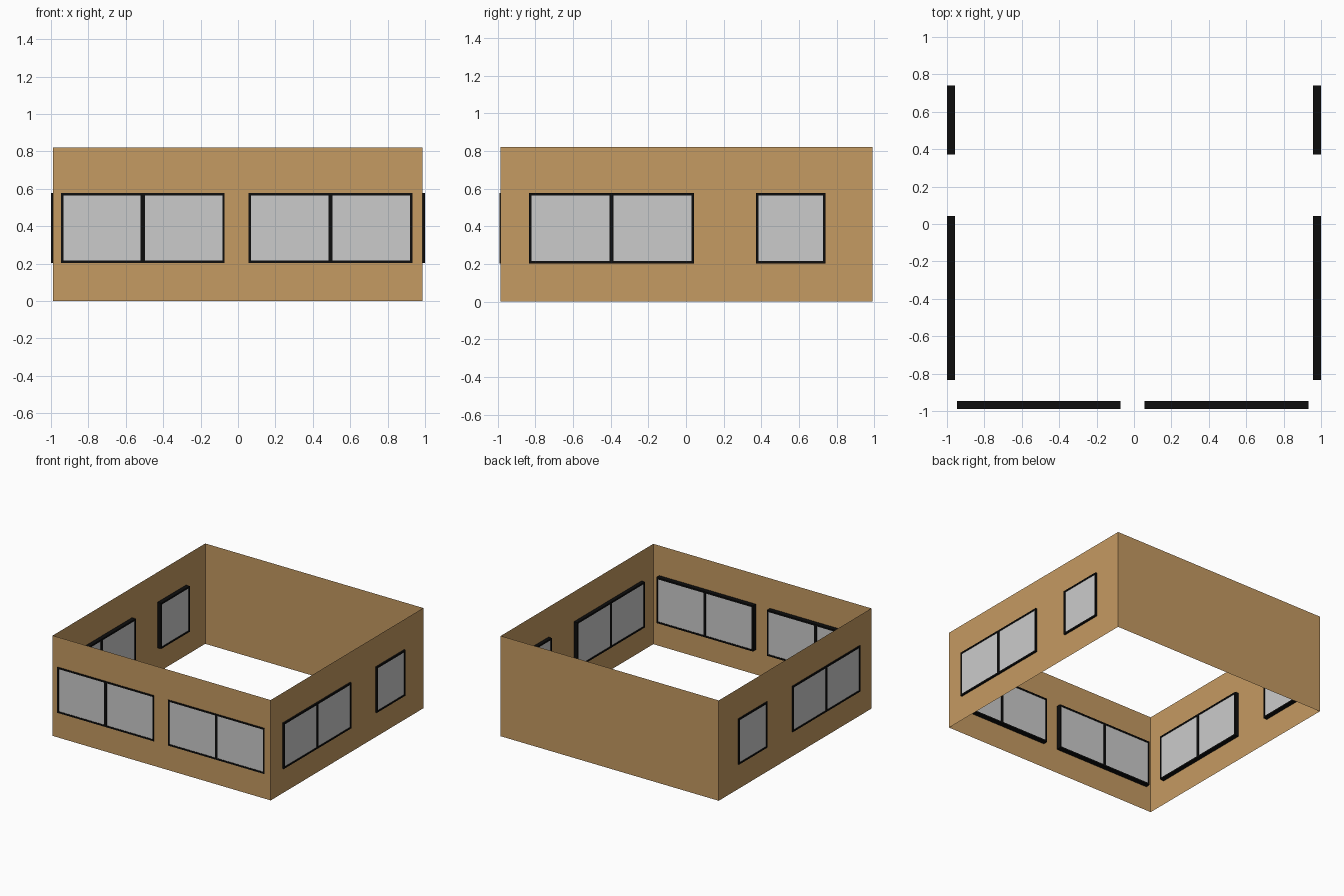
import bpy, bmesh
from mathutils import Vector

if "Cube" in bpy.data.objects:
    bpy.data.objects.remove(bpy.data.objects["Cube"])

X0, X1, Y0, Y1, H = -0.990, 0.986, -0.985, 0.990, 0.822
Z0, Z1 = 0.203, 0.577      # window sill and head
BAR, MULL = 0.013, 0.022   # frame bar and centre bar widths
INSET = 0.004              # glass set back from each frame face


def material(name, col):
    m = bpy.data.materials.new(name)
    m.diffuse_color = (*col, 1)
    m.use_nodes = True
    m.node_tree.nodes["Principled BSDF"].inputs["Base Color"].default_value = m.diffuse_color
    return m


tan = material("tan_wall", (0.56, 0.325, 0.122))
black = material("black_frame", (0.004, 0.004, 0.004))


def make(name, bm, mat=None):
    me = bpy.data.meshes.new(name)
    bm.to_mesh(me)
    bm.free()
    ob = bpy.data.objects.new(name, me)
    bpy.context.collection.objects.link(ob)
    if mat:
        me.materials.append(mat)
    return ob


def add_box(bm, lo, hi):
    lo, hi = Vector(lo), Vector(hi)
    vs = bmesh.ops.create_cube(bm, size=1)["verts"]
    for v in vs:
        v.co = Vector((v.co[i] * (hi[i] - lo[i]) + (lo[i] + hi[i]) / 2 for i in range(3)))


# Four thin walls, open at top and bottom
bm = bmesh.new()
corners = [(X0, Y0), (X1, Y0), (X1, Y1), (X0, Y1)]
low = [bm.verts.new((x, y, 0)) for x, y in corners]
top = [bm.verts.new((x, y, H)) for x, y in corners]
for i in range(4):
    j = (i + 1) % 4
    bm.faces.new((low[i], low[j], top[j], top[i]))
make("walls", bm, tan)


def window(name, axis, u0, u1, d0, d1, panes):
    """Window spanning u0..u1 along the wall and d0..d1 through it."""
    def box(bm, ua, ub, za, zb, inset=0):
        a, b = d0 + inset, d1 - inset
        if axis == "x":
            add_box(bm, (ua, a, za), (ub, b, zb))
        else:
            add_box(bm, (a, ua, za), (b, ub, zb))

    # Frame bars
    bm = bmesh.new()
    box(bm, u0, u1, Z0, Z0 + BAR)
    box(bm, u0, u1, Z1 - BAR, Z1)
    box(bm, u0, u0 + BAR, Z0 + BAR, Z1 - BAR)
    box(bm, u1 - BAR, u1, Z0 + BAR, Z1 - BAR)
    mid = (u0 + u1) / 2
    spans = [(u0 + BAR, u1 - BAR)]
    if panes == 2:
        box(bm, mid - MULL / 2, mid + MULL / 2, Z0 + BAR, Z1 - BAR)
        spans = [(u0 + BAR, mid - MULL / 2), (mid + MULL / 2, u1 - BAR)]
    make(name + "_frame", bm, black)

    # Grey panes
    bm = bmesh.new()
    for a, b in spans:
        box(bm, a, b, Z0 + BAR, Z1 - BAR, INSET)
    make(name + "_glass", bm)


# Front windows
window("front_left_window", "x", -0.947, -0.071, -0.990, -0.946, 2)
window("front_right_window", "x", 0.057, 0.932, -0.990, -0.946, 2)

# Matching windows on both sides
for side, d0, d1 in (("left", -1.0, -0.956), ("right", 0.956, 1.0)):
    window(side + "_double_window", "y", -0.833, 0.042, d0, d1, 2)
    window(side + "_small_window", "y", 0.371, 0.741, d0, d1, 1)
